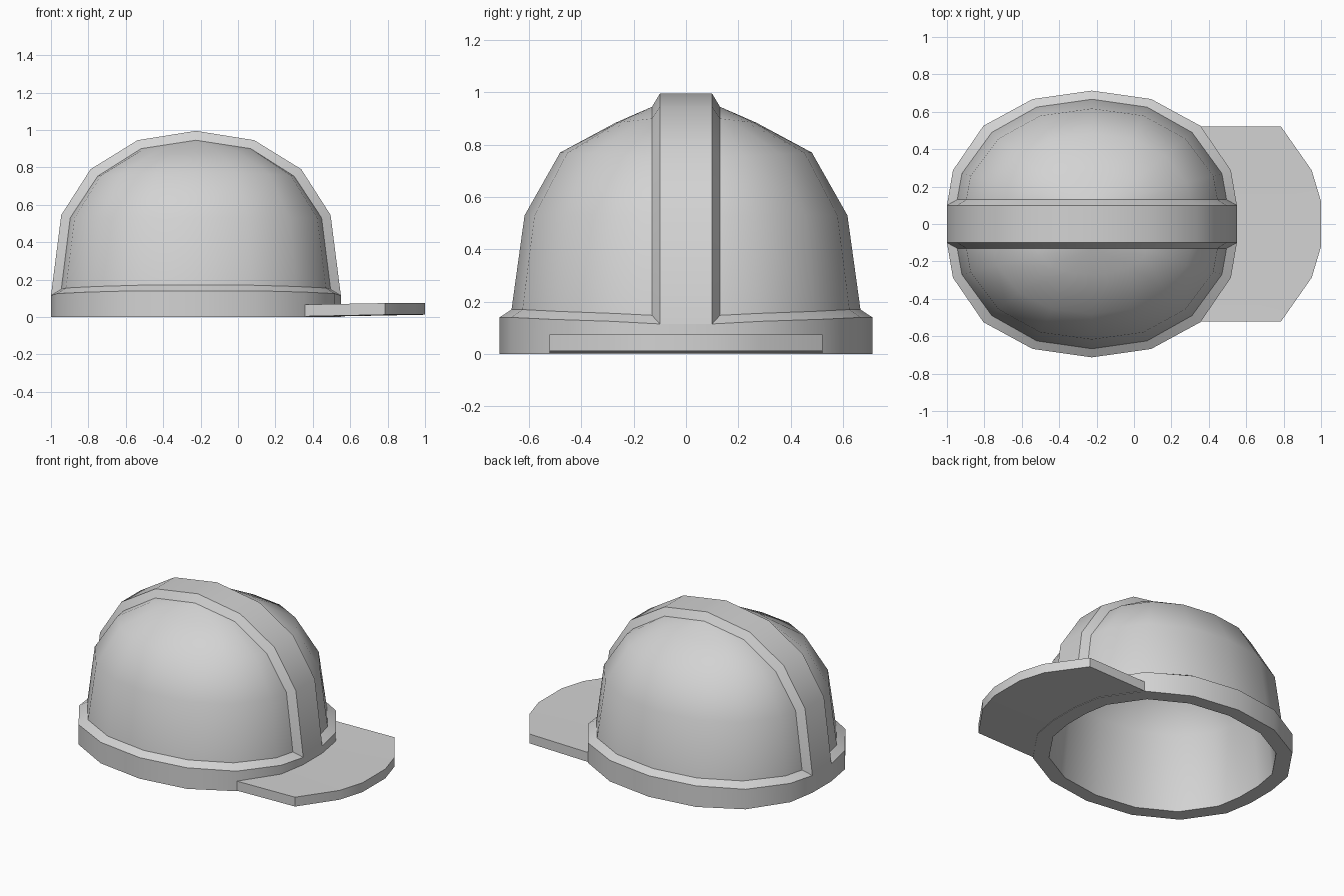
import bpy, bmesh
from mathutils import Vector

if "Cube" in bpy.data.objects:
    bpy.data.objects.remove(bpy.data.objects["Cube"])

CX = -0.225  # centre of the dome along x

mat = bpy.data.materials.new("light grey")
mat.diffuse_color = (0.65, 0.65, 0.65, 1)
mat.use_nodes = True
mat.node_tree.nodes["Principled BSDF"].inputs["Base Color"].default_value = mat.diffuse_color


class Builder:
    """Collects faces in named groups; edges between groups become sharp."""

    def __init__(self):
        self.bm = bmesh.new()
        self.verts = {}
        self.group = self.bm.faces.layers.int.new("part_group")

    def face(self, pts, g):
        vs = []
        for p in pts:
            key = tuple(round(c, 4) for c in p)
            if key not in self.verts:
                self.verts[key] = self.bm.verts.new(key)
            if self.verts[key] not in vs:
                vs.append(self.verts[key])
        if len(vs) > 2:
            self.bm.faces.new(vs)[self.group] = g

    def strip(self, a, b, g):
        for i in range(len(a) - 1):
            self.face((a[i], a[i + 1], b[i + 1], b[i]), g)

    def finish(self, name):
        bm = self.bm
        bmesh.ops.recalc_face_normals(bm, faces=bm.faces[:])
        for f in bm.faces:
            f.smooth = True
        for e in bm.edges:
            if len({f[self.group] for f in e.link_faces}) > 1:
                e.smooth = False
        bm.faces.layers.int.remove(self.group)
        me = bpy.data.meshes.new(name)
        bm.to_mesh(me)
        bm.free()
        me.materials.append(mat)
        ob = bpy.data.objects.new(name, me)
        bpy.context.collection.objects.link(ob)
        return ob


def full(half):
    """Half outline (distance from centre, y, z) -> whole outline back to front."""
    left = [Vector((CX - d, y, z)) for d, y, z in half]
    right = [Vector((CX + d, y, z)) for d, y, z in reversed(half[:-1])]
    return left + right


def side(pts, s):
    return [Vector((p.x, p.y * s, p.z)) for p in pts]


def floor(pts):
    return [Vector((p.x, p.y, 0)) for p in pts]


def rings(base, arch, levels):
    """Half-dome rings: the base outline shrinks upward, ring ends follow the arch."""
    out = [base]
    y0, reach = arch[0].y, base[0].x - CX
    for k, (fy, zmid) in enumerate(levels, 1):
        a, ring = arch[k], []
        for b in base:
            u = (b.y - y0) / (base[4].y - y0)
            ring.append(Vector((CX + (b.x - CX) * (a.x - CX) / reach,
                                y0 + (b.y - y0) * fy,
                                a.z + (zmid - a.z) * u)))
        out.append(ring)
    out.append([arch[4]] * len(base))
    return out


# Outlines of the rim, panel base, ridge and panel arch
rim = full([(.775, .1, .115), (.743, .287, .125), (.58, .525, .133),
            (.317, .668, .14), (0, .713, .14)])
base = full([(.72, .13, .148), (.695, .27, .155), (.535, .49, .163),
             (.295, .625, .17), (0, .667, .17)])
ridge = full([(.775, .1, .115), (.72, .1, .545), (.563, .1, .79),
              (.312, .1, .945), (0, .1, .995)])
arch = full([(.72, .13, .148), (.672, .13, .53), (.525, .13, .753),
             (.293, .13, .9), (0, .13, .945)])
# Inner bowl outlines
in_base = [Vector((CX + (p.x - CX) * .875, p.y * .875, 0)) for p in rim]
in_arch = [Vector((CX + (p.x - CX) * .94, in_base[0].y, p.z - .045)) for p in arch]
in_arch[0], in_arch[-1] = in_base[0], in_base[-1]

# Helmet shell: panels, ridge bevels, rim and inner bowl on both sides
h = Builder()
for s in (1, -1):
    panel = rings(base, arch, [(.907, .53), (.654, .77), (.26, .884)])
    bowl = rings(in_base, in_arch, [(.925, .51), (.685, .73), (.29, .84)])
    for grid, g in ((panel, 1), (bowl, 2)):
        for lo, hi in zip(grid, grid[1:]):
            h.strip(side(lo, s), side(hi, s), g)
    h.strip(side(ridge, s), side(arch, s), 3)
    h.strip(side(rim, s), side(base, s), 4)
    h.strip(side(floor(rim), s), side(rim, s), 5)
    h.strip(side(floor(rim), s), side(in_base, s), 6)
# Centre strips joining both sides
h.strip(ridge, side(ridge, -1), 7)
h.strip(in_arch, side(in_arch, -1), 2)
for i in (0, -1):
    r, f, n = rim[i], floor(rim)[i], in_base[i]
    m = lambda p: Vector((p.x, -p.y, p.z))
    h.face((r, f, m(f), m(r)), 5)
    h.face((f, n, m(n), m(f)), 6)
h.finish("helmet_shell")

# Visor: thin slab whose inner edge follows the rim
v = Builder()
half = [(.34, .785, .522), (.50, .95, .287), (.53, 1.0, .12)]
cols = half + [(a, b, -y) for a, b, y in reversed(half)]
inner = lambda z: [Vector((a, y, z)) for a, b, y in cols]
outer = lambda z: [Vector((b, y, z)) for a, b, y in cols]
it, ot, ib, ob_ = inner(.066), outer(.074), inner(.003), outer(.012)
v.strip(it, ot, 1)
v.strip(ib, ob_, 2)
v.strip(ot, ob_, 3)
v.strip(it, ib, 4)
for i in (0, -1):
    v.face((it[i], ot[i], ob_[i], ib[i]), 5)
v.finish("visor")
